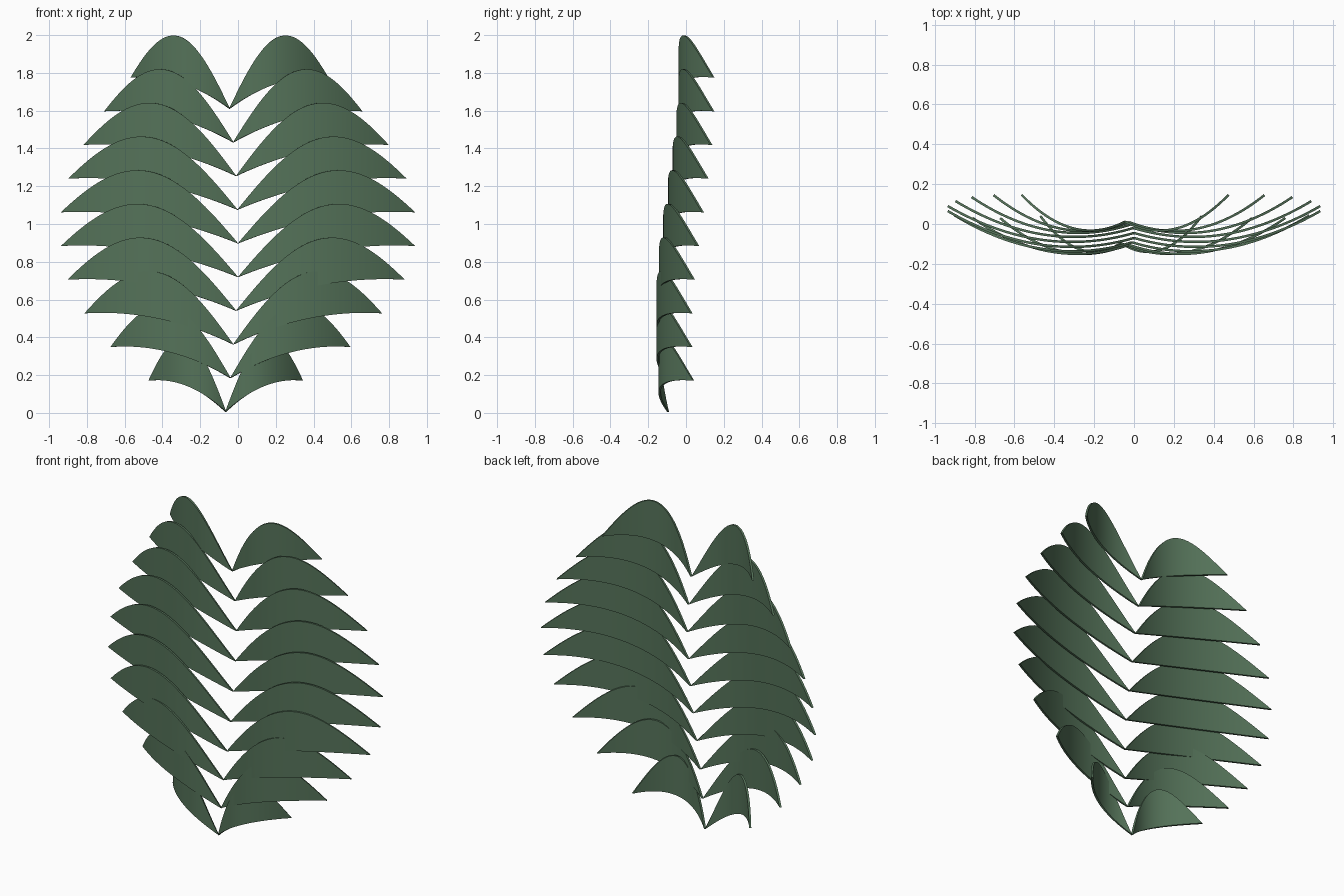
import bpy
import bmesh

cube = bpy.data.objects.get("Cube")
if cube:
    bpy.data.objects.remove(cube, do_unlink=True)

green = bpy.data.materials.new("leaf_green")
green.use_nodes = True
colour = (0.09, 0.17, 0.10, 1)
green.diffuse_color = colour
bsdf = green.node_tree.nodes["Principled BSDF"]
bsdf.inputs["Base Color"].default_value = colour
bsdf.inputs["Roughness"].default_value = 0.8

LENGTH_STEPS, WIDTH_STEPS = 32, 6


# Leaf outline and bow, all as functions of the distance u from root to tip
def upper_edge(u):
    return 1.364 * u - 1.199 * u * u - 0.8 * u * (0.57 - u) ** 2 * (1 - u)


def lower_edge(u):
    return 0.38 * u - 0.215 * u * u


def bow(u):
    return 0.405 * u * u - 0.27 * u


def add_leaf(name, root, length, side):
    bm = bmesh.new()
    rows = []
    for i in range(LENGTH_STEPS + 1):
        u = i / LENGTH_STEPS
        low, high = lower_edge(u), upper_edge(u)
        rows.append([bm.verts.new((side * u * length, bow(u),
                                   low + (high - low) * j / WIDTH_STEPS))
                     for j in range(WIDTH_STEPS + 1)])
    for a, b in zip(rows, rows[1:]):
        for j in range(WIDTH_STEPS):
            quad = (a[j], b[j], b[j + 1], a[j + 1])
            bm.faces.new(quad if side > 0 else quad[::-1])
    bmesh.ops.remove_doubles(bm, verts=bm.verts, dist=0.0005)
    mesh = bpy.data.meshes.new(name)
    bm.to_mesh(mesh)
    bm.free()
    mesh.materials.append(green)
    leaf = bpy.data.objects.new(name, mesh)
    leaf.location = root
    bpy.context.collection.objects.link(leaf)
    thick = leaf.modifiers.new("thickness", 'SOLIDIFY')
    thick.thickness = 0.012
    thick.offset = 0
    bpy.context.view_layer.objects.active = leaf
    leaf.select_set(True)
    bpy.ops.object.modifier_apply(modifier=thick.name)
    bpy.ops.object.shade_smooth_by_angle()
    leaf.select_set(False)


# Ten leaf pairs from top to bottom: root x, root y, leaf length
pairs = [(-0.045, 0.012, 0.52), (-0.025, 0.01, 0.68), (-0.01, 0.0, 0.805),
         (-0.003, -0.02, 0.893), (0.0, -0.045, 0.935), (0.0, -0.07, 0.935),
         (-0.01, -0.092, 0.89), (-0.025, -0.105, 0.785),
         (-0.04, -0.105, 0.632), (-0.065, -0.095, 0.405)]

bpy.ops.object.select_all(action='DESELECT')
for n, (x, y, length) in enumerate(pairs):
    z = 1.61 - 0.1783 * n
    for side, label in ((1, "left"), (-1, "right")):
        add_leaf(f"{label}_leaf_{n + 1}", (x, y, z), length, side)
